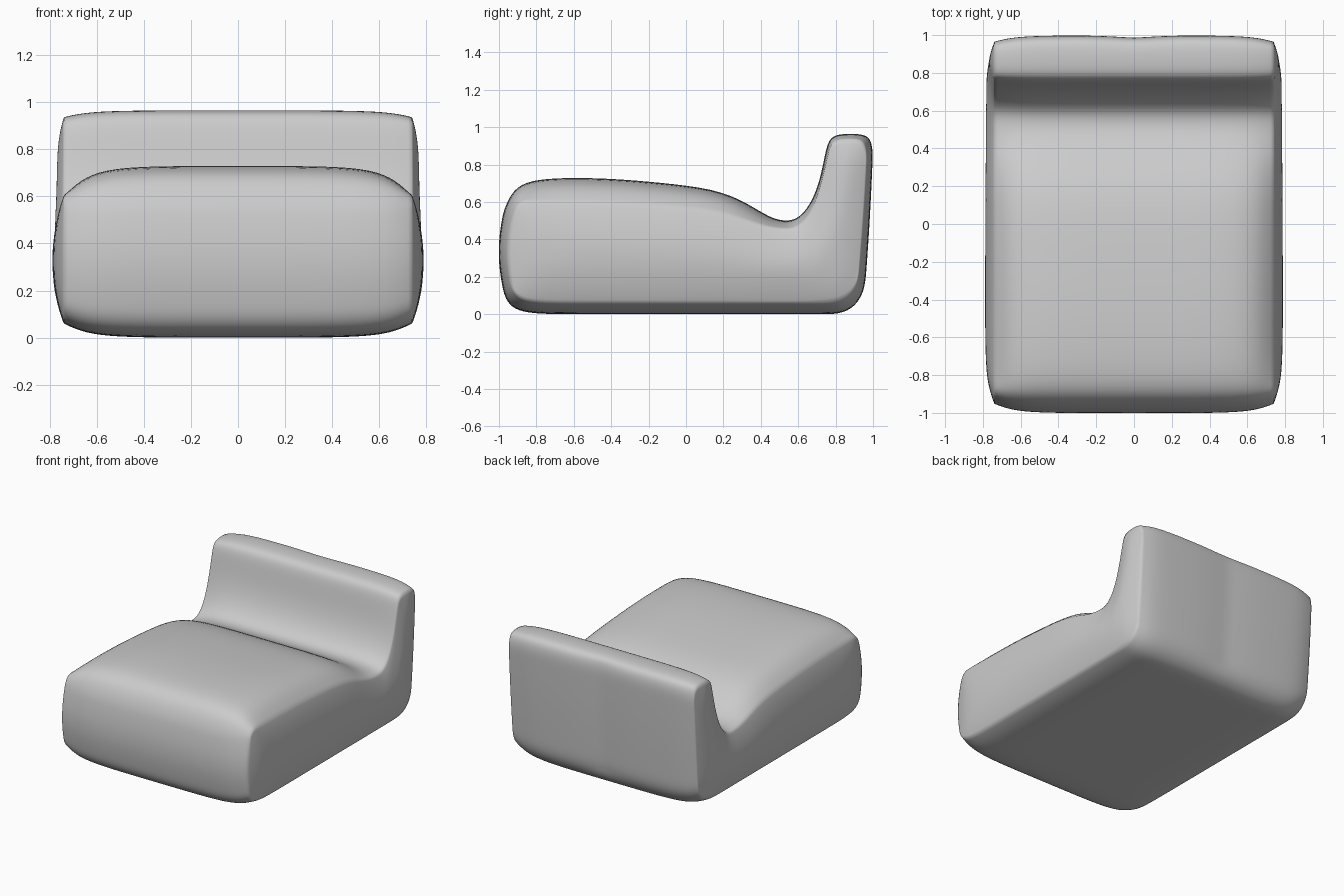
import bpy, bmesh
from mathutils import Vector
from mathutils.geometry import intersect_point_line

if "Cube" in bpy.data.objects:
    bpy.data.objects.remove(bpy.data.objects["Cube"])

# Side profiles as (y, z): crowned centre line on top, piped edge line on top, underside
TOP = [(-.97, .57), (-.925, .665), (-.84, .717), (-.65, .731), (-.4, .726), (-.15, .705),
       (.15, .672), (.32, .60), (.45, .513), (.54, .495), (.61, .515), (.68, .61),
       (.725, .75), (.75, .90), (.78, .957), (.86, .966), (.94, .964), (.985, .945), (1.0, .88)]
EDGE = [(-.91, .57), (-.88, .605), (-.82, .605), (-.65, .60), (-.4, .595), (-.15, .58),
        (.15, .555), (.3, .51), (.42, .468), (.53, .453), (.61, .463), (.685, .57),
        (.735, .74), (.765, .89), (.79, .93), (.86, .938), (.93, .935), (.955, .91), (.967, .85)]
BASE = [(-.965, .08), (-.92, .025), (-.82, .003), (-.65, 0), (-.4, 0), (-.15, 0),
        (.15, 0), (.3, 0), (.42, 0), (.53, 0), (.61, 0), (.68, 0),
        (.74, 0), (.80, .002), (.845, .012), (.88, .03), (.915, .06), (.945, .11), (.96, .17)]
BASE_EDGE = [(y * .96, z + .06 * (1 - z / .3)) for y, z in BASE]
STEPS = (.12, .32, .5, .68, .88)
# Cross stations: x and how far the section moves from centre line to edge line
STATIONS = [(0, 0), (.2, 0), (.4, .01), (.57, .12), (.67, .45), (.74, 1)]
N = len(TOP)


def column(low, high, bulge):
    """Points between an underside point and a top point, bowed in y."""
    return [Vector(low).lerp(Vector(high), v) + Vector((bulge * 4 * v * (1 - v), 0)) for v in STEPS]


def outline(top, base):
    """Closed side outline: top, down the back, underside, up the front."""
    back = column(base[-1], top[-1], .004)
    front = column(base[0], top[0], -.035)
    return [Vector(p) for p in top] + back[::-1] + [Vector(p) for p in base[::-1]] + front


centre, rim = outline(TOP, BASE), outline(EDGE, BASE_EDGE)
L = len(centre)


def rim_distance(p):
    best = 9
    for a, b in zip(rim, rim[1:] + rim[:1]):
        q, t = intersect_point_line(p, a, b)
        q = Vector(a).lerp(Vector(b), min(max(t, 0), 1))
        best = min(best, (p - q).length)
    return best


bm = bmesh.new()

# Main cover lofted from the middle to the side edge, with a shallow back seam
rings = []
for x, w in STATIONS:
    ring = []
    for a, b in zip(centre, rim):
        p = a.lerp(b, w)
        dent = .012 if x == 0 and p.x > .93 else 0
        ring.append(bm.verts.new((x, p.x - dent, p.y)))
    rings.append(ring)
for r0, r1 in zip(rings, rings[1:]):
    for i in range(L):
        j = (i + 1) % L
        bm.faces.new((r0[i], r0[j], r1[j], r1[i]))

# Puffed side panel, a grid of columns inside the edge line
last = rings[-1]
S = len(STEPS)
base_row = last[N + S:N + S + N][::-1]
cols = []
for i in range(N):
    if i == 0:
        mid = last[2 * N + S:]
    elif i == N - 1:
        mid = last[N:N + S][::-1]
    else:
        mid = []
        for p in column(BASE_EDGE[i], EDGE[i], 0):
            g = 1 - (1 - min(rim_distance(p) / .3, 1)) ** 2.5
            mid.append(bm.verts.new((.74 + .05 * g, p.x, p.y)))
    cols.append([base_row[i]] + mid + [last[i]])
for c0, c1 in zip(cols, cols[1:]):
    for k in range(S + 1):
        bm.faces.new((c0[k], c1[k], c1[k + 1], c0[k + 1]))

# Crease the side piping and the back seam
crease = bm.edges.layers.float.new("crease_edge")
for i in range(L):
    j = (i + 1) % L
    bm.edges.get((last[i], last[j]))[crease] = .7
    if N - 2 <= i < N + S + 1:
        bm.edges.get((rings[0][i], rings[0][j]))[crease] = .8

bmesh.ops.recalc_face_normals(bm, faces=bm.faces)
if sum((f.normal.x * f.calc_area() for f in bm.faces)) < 0:
    bmesh.ops.reverse_faces(bm, faces=bm.faces)
for f in bm.faces:
    f.smooth = True
mesh = bpy.data.meshes.new("lounge_chair")
bm.to_mesh(mesh)
bm.free()
chair = bpy.data.objects.new("lounge_chair", mesh)
bpy.context.collection.objects.link(chair)

mirror = chair.modifiers.new("Mirror", 'MIRROR')
mirror.use_clip = True
smooth = chair.modifiers.new("Subdivision", 'SUBSURF')
smooth.levels = smooth.render_levels = 2
